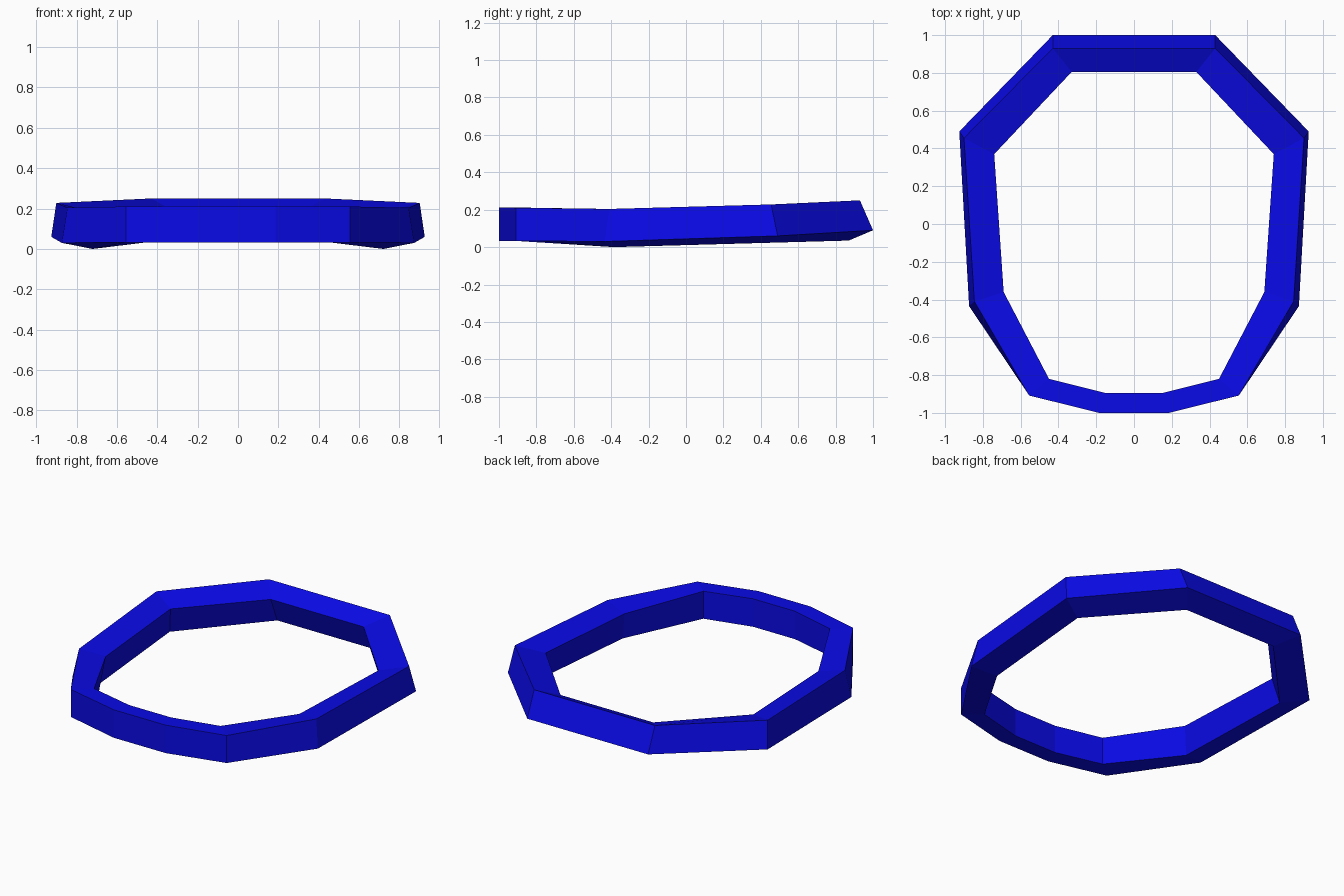
import bpy, bmesh

if "Cube" in bpy.data.objects:
    bpy.data.objects.remove(bpy.data.objects["Cube"])

# Single blue paint
blue = bpy.data.materials.new("deep blue")
blue.diffuse_color = (0.003, 0.003, 0.8, 1)
blue.use_nodes = True
blue.node_tree.nodes["Principled BSDF"].inputs["Base Color"].default_value = blue.diffuse_color

# Cross-sections of the right half, back to front:
# outer top, outer bottom, inner bottom, inner top
sections = [
    [(0.43, 0.93, 0.25), (0.43, 1.0, 0.09), (0.33, 0.87, 0.035), (0.33, 0.805, 0.195)],
    [(0.90, 0.455, 0.228), (0.925, 0.49, 0.06), (0.77, 0.405, 0.022), (0.74, 0.37, 0.19)],
    [(0.845, -0.41, 0.204), (0.873, -0.435, 0.03), (0.72, -0.385, 0.0), (0.69, -0.36, 0.176)],
    [(0.555, -0.908, 0.21), (0.555, -0.908, 0.033), (0.45, -0.82, 0.033), (0.45, -0.82, 0.21)],
    [(0.185, -1.0, 0.213), (0.185, -1.0, 0.033), (0.15, -0.895, 0.033), (0.15, -0.895, 0.213)],
]

# Mirror to the left side to get the full closed loop
loop = sections + [[(-x, y, z) for x, y, z in s] for s in reversed(sections)]

# Skin the loop into a faceted ring
bm = bmesh.new()
rings = [[bm.verts.new(p) for p in s] for s in loop]
for i, a in enumerate(rings):
    b = rings[(i + 1) % len(rings)]
    for j in range(4):
        k = (j + 1) % 4
        bm.faces.new((a[j], a[k], b[k], b[j]))
bmesh.ops.recalc_face_normals(bm, faces=bm.faces)

mesh = bpy.data.meshes.new("faceted_ring")
bm.to_mesh(mesh)
bm.free()
mesh.materials.append(blue)
ring = bpy.data.objects.new("faceted_ring", mesh)
bpy.context.collection.objects.link(ring)
